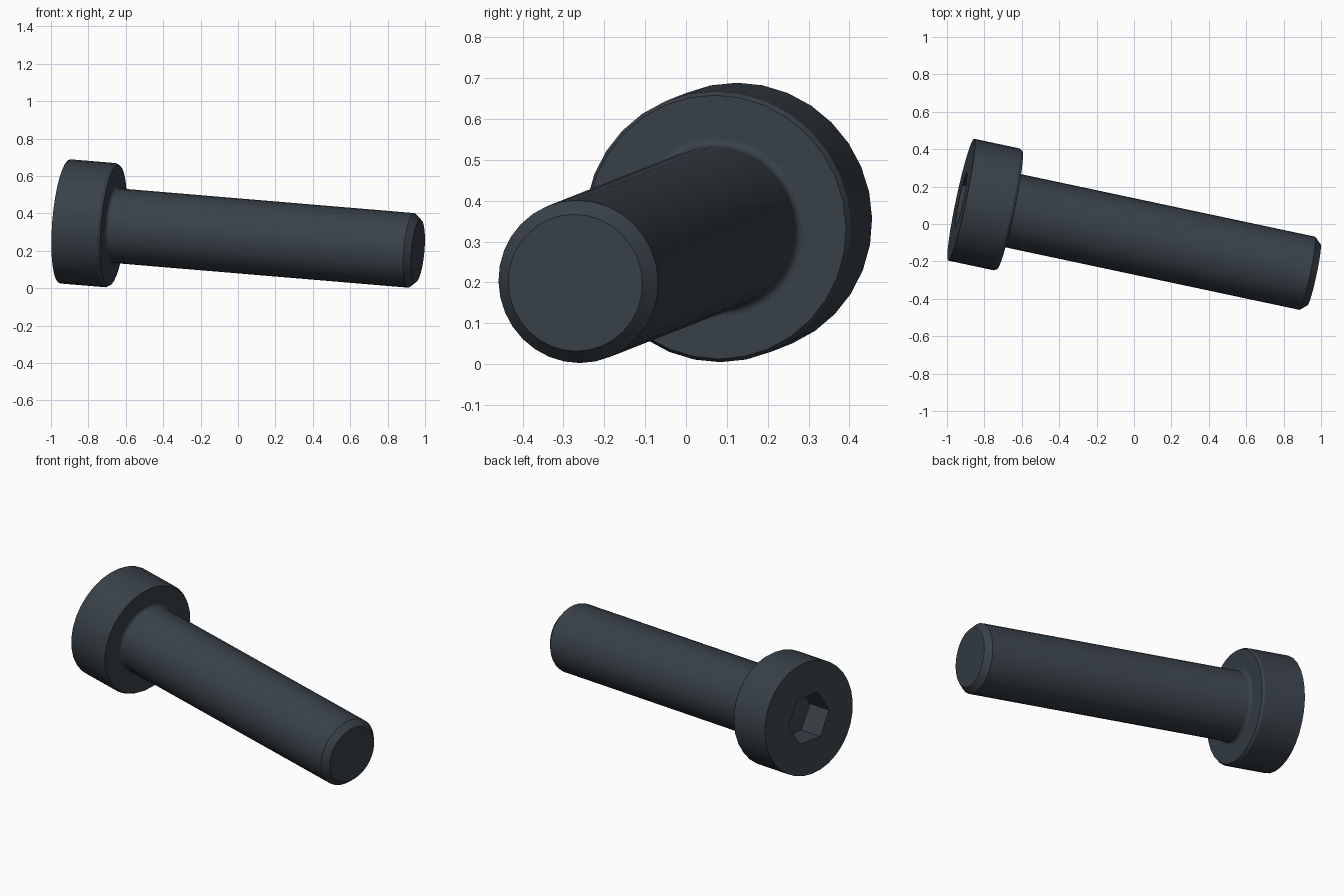
import bpy
import bmesh
from math import cos, sin, pi, radians
from mathutils import Vector, Matrix

cube = bpy.data.objects.get("Cube")
if cube:
    bpy.data.objects.remove(cube, do_unlink=True)

SIDES = 32
HEAD_R, HEAD_H = 0.333, 0.265
SHAFT_R, TIP_R, CHAMFER = 0.2, 0.168, 0.036
FILLET = 0.02
SOCKET_R, SOCKET_DEPTH = 0.154, 0.155

# The bolt axis runs from the top of the head to the tip of the shaft
head_top = Vector((-0.924, 0.13, 0.357))
tip = Vector((0.962, -0.271, 0.199))
length = (tip - head_top).length
axis = (tip - head_top).normalized()
across = axis.cross(Vector((0, 0, 1))).normalized()
frame = Matrix((across, axis.cross(across), axis)).transposed().to_4x4()
frame.translation = head_top

steel = bpy.data.materials.new("dark_steel")
steel.use_nodes = True
steel.diffuse_color = (0.040, 0.053, 0.066, 1)
steel.node_tree.nodes["Principled BSDF"].inputs["Base Color"].default_value = steel.diffuse_color


def ring(bm, radius, z, sides=SIDES):
    return [bm.verts.new((radius * cos(2 * pi * i / sides), radius * sin(2 * pi * i / sides), z))
            for i in range(sides)]


def loft(bm, rings):
    for a, b in zip(rings, rings[1:]):
        n = len(a)
        for i in range(n):
            j = (i + 1) % n
            bm.faces.new((a[i], a[j], b[j], b[i]))


def finish(bm, name):
    bmesh.ops.recalc_face_normals(bm, faces=bm.faces)
    mesh = bpy.data.meshes.new(name)
    bm.to_mesh(mesh)
    bm.free()
    mesh.materials.append(steel)
    obj = bpy.data.objects.new(name, mesh)
    bpy.context.collection.objects.link(obj)
    obj.matrix_world = frame
    bpy.ops.object.select_all(action='DESELECT')
    obj.select_set(True)
    bpy.context.view_layer.objects.active = obj
    bpy.ops.object.shade_smooth_by_angle(angle=radians(20))
    return obj


# Head: cylinder with a chamfered underside and a hexagonal socket in its top
bm = bmesh.new()
outer = [ring(bm, HEAD_R, 0), ring(bm, HEAD_R, HEAD_H - 0.015), ring(bm, HEAD_R - 0.009, HEAD_H)]
loft(bm, outer)
bm.faces.new(outer[-1])
socket = [ring(bm, SOCKET_R, 0, 6), ring(bm, SOCKET_R, SOCKET_DEPTH, 6)]
loft(bm, socket)
bm.faces.new(socket[-1])
rim_edges = [e for e in bm.edges if e.is_boundary]
bmesh.ops.triangle_fill(bm, edges=rim_edges, use_beauty=True, normal=(0, 0, -1))
finish(bm, "bolt_head")

# Shaft: fillet under the head, plain cylinder, chamfered tip
bm = bmesh.new()
steps = 6
rings = []
for k in range(steps + 1):
    a = pi / 2 * k / steps
    rings.append(ring(bm, SHAFT_R + FILLET * (1 - sin(a)), HEAD_H + FILLET * (1 - cos(a))))
rings.append(ring(bm, SHAFT_R, length - CHAMFER))
rings.append(ring(bm, TIP_R, length))
loft(bm, rings)
bm.faces.new(rings[0])
bm.faces.new(rings[-1])
finish(bm, "bolt_shaft")
